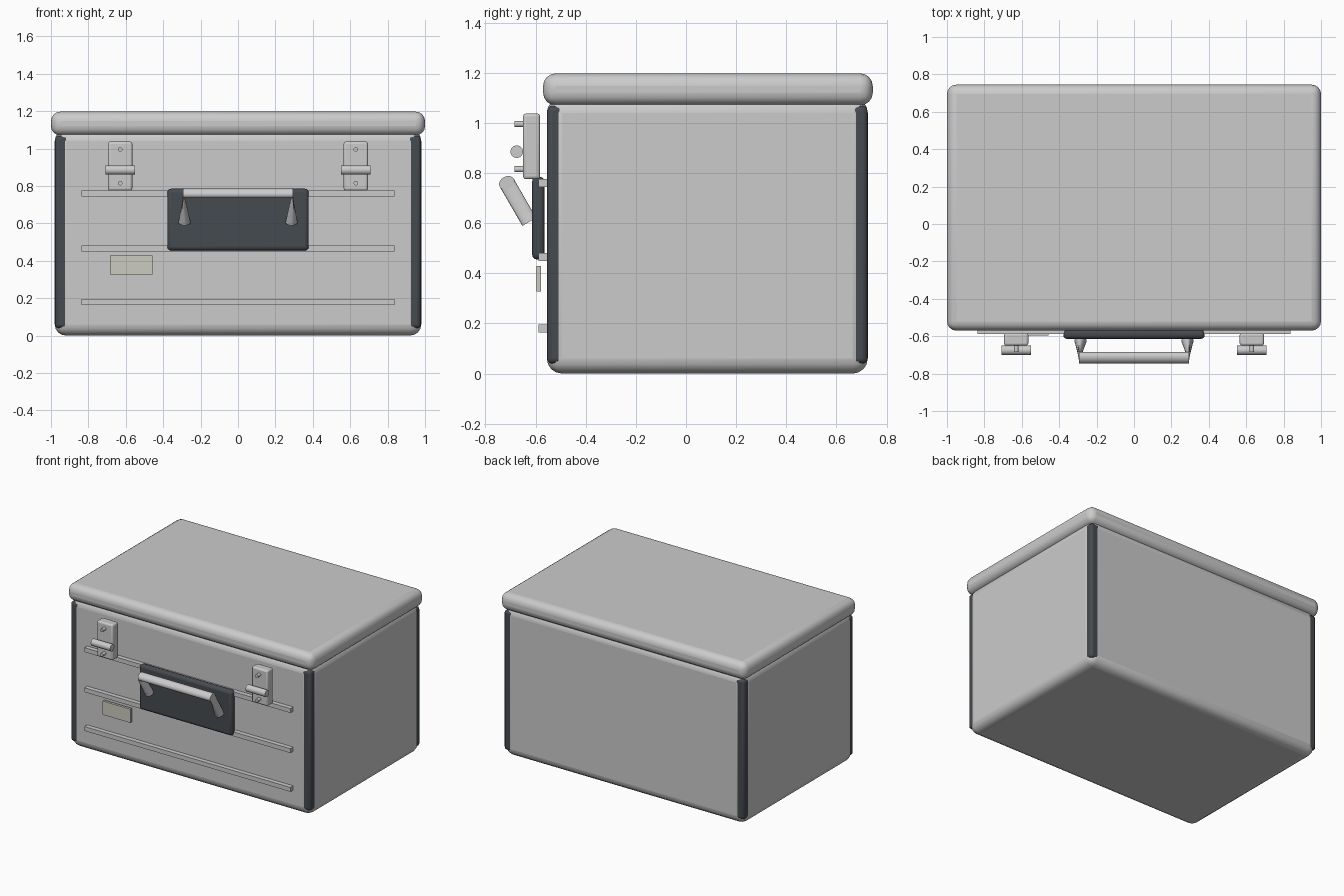
import bpy, bmesh, math
from mathutils import Vector

if "Cube" in bpy.data.objects:
    bpy.data.objects.remove(bpy.data.objects["Cube"])


def material(name, color):
    m = bpy.data.materials.new(name)
    m.diffuse_color = color
    m.use_nodes = True
    m.node_tree.nodes["Principled BSDF"].inputs["Base Color"].default_value = m.diffuse_color
    return m


DARK = material("dark_rubber", (0.06, 0.07, 0.08, 1))
CREAM = material("cream_label", (0.6, 0.6, 0.52, 1))


def finish(name, bm, mat=None, bevel=0, segments=4, smooth=True):
    bmesh.ops.recalc_face_normals(bm, faces=bm.faces)
    mesh = bpy.data.meshes.new(name)
    bm.to_mesh(mesh)
    bm.free()
    ob = bpy.data.objects.new(name, mesh)
    bpy.context.collection.objects.link(ob)
    if mat:
        mesh.materials.append(mat)
    if bevel:
        mod = ob.modifiers.new("bevel", 'BEVEL')
        mod.width = bevel
        mod.segments = segments
    if smooth:
        bpy.ops.object.select_all(action='DESELECT')
        ob.select_set(True)
        bpy.context.view_layer.objects.active = ob
        bpy.ops.object.shade_smooth_by_angle(angle=math.radians(35))
    return ob


def box(name, x, y, z, **kw):
    bm = bmesh.new()
    bmesh.ops.create_cube(bm, size=1)
    for v in bm.verts:
        v.co = Vector([(r[0] + r[1]) / 2 + c * (r[1] - r[0]) for r, c in zip((x, y, z), v.co)])
    return finish(name, bm, **kw)


def loft(name, rings):
    bm = bmesh.new()
    loops = [[bm.verts.new(p) for p in ring] for ring in rings]
    n = len(loops[0])
    for a, b in zip(loops, loops[1:]):
        for i in range(n):
            bm.faces.new((a[i], a[(i + 1) % n], b[(i + 1) % n], b[i]))
    bm.faces.new(loops[0])
    bm.faces.new(loops[-1])
    return finish(name, bm)


def ellipse(center, u, v, n=24):
    return [Vector(center) + Vector(u) * math.cos(2 * math.pi * i / n)
            + Vector(v) * math.sin(2 * math.pi * i / n) for i in range(n)]


def rod(name, a, b, r):
    d = (Vector(b) - Vector(a)).normalized()
    u = d.orthogonal().normalized() * r
    return loft(name, [ellipse(p, u, d.cross(u)) for p in (a, b)])


# Case body and overhanging lid
box("case_body", (-0.98, 0.98), (-0.555, 0.725), (0, 1.1), bevel=0.06)
box("lid", (-1, 1), (-0.57, 0.745), (1.07, 1.197), bevel=0.05)

# Dark corner guards showing through the rounded vertical edges
for sx in (-1, 1):
    for label, y in (("front", (-0.554, -0.49)), ("back", (0.66, 0.724))):
        box(f"corner_guard_{label}", sorted((sx * 0.9, sx * 0.978)), y,
            (0.04, 1.068), mat=DARK, bevel=0.02, segments=3)

# Horizontal ribs on the front
for z in (0.18, 0.465, 0.76):
    box("front_rib", (-0.838, 0.838), (-0.588, -0.55), (z - 0.016, z + 0.016), smooth=False)

# Label plate
box("label_plate", (-0.685, -0.458), (-0.596, -0.578), (0.327, 0.428), mat=CREAM, smooth=False)

# Latches with cross rod and two screws
for x in (-0.63, 0.63):
    box("latch_plate", (x - 0.065, x + 0.065), (-0.65, -0.582), (0.775, 1.037), bevel=0.012, segments=3)
    rod("latch_rod", (x - 0.079, -0.675, 0.885), (x + 0.079, -0.675, 0.885), 0.025)
    for z in (0.815, 0.995):
        rod("latch_screw", (x, -0.684, z), (x, -0.64, z), 0.012)

# Handle backing plate
box("handle_plate", (-0.378, 0.378), (-0.614, -0.564), (0.455, 0.785), mat=DARK, bevel=0.02, segments=3)

# Slanted carry handle: grip bar plus arms narrowing toward the grip
low, high = Vector((0, -0.625, 0.605)), Vector((0, -0.715, 0.761))
along = (high - low).normalized()
across = Vector((0, -along.z, along.y)) * 0.032
grip = [ellipse((x, high.y, high.z), across, along * 0.025) for x in (-0.294, 0.294)]
loft("handle_grip", grip)
for sx, end in zip((-1, 1), grip):
    foot = ellipse((sx * 0.286, low.y, low.z), across, (-sx * 0.032, 0, 0))
    loft("handle_arm", [foot, end])
